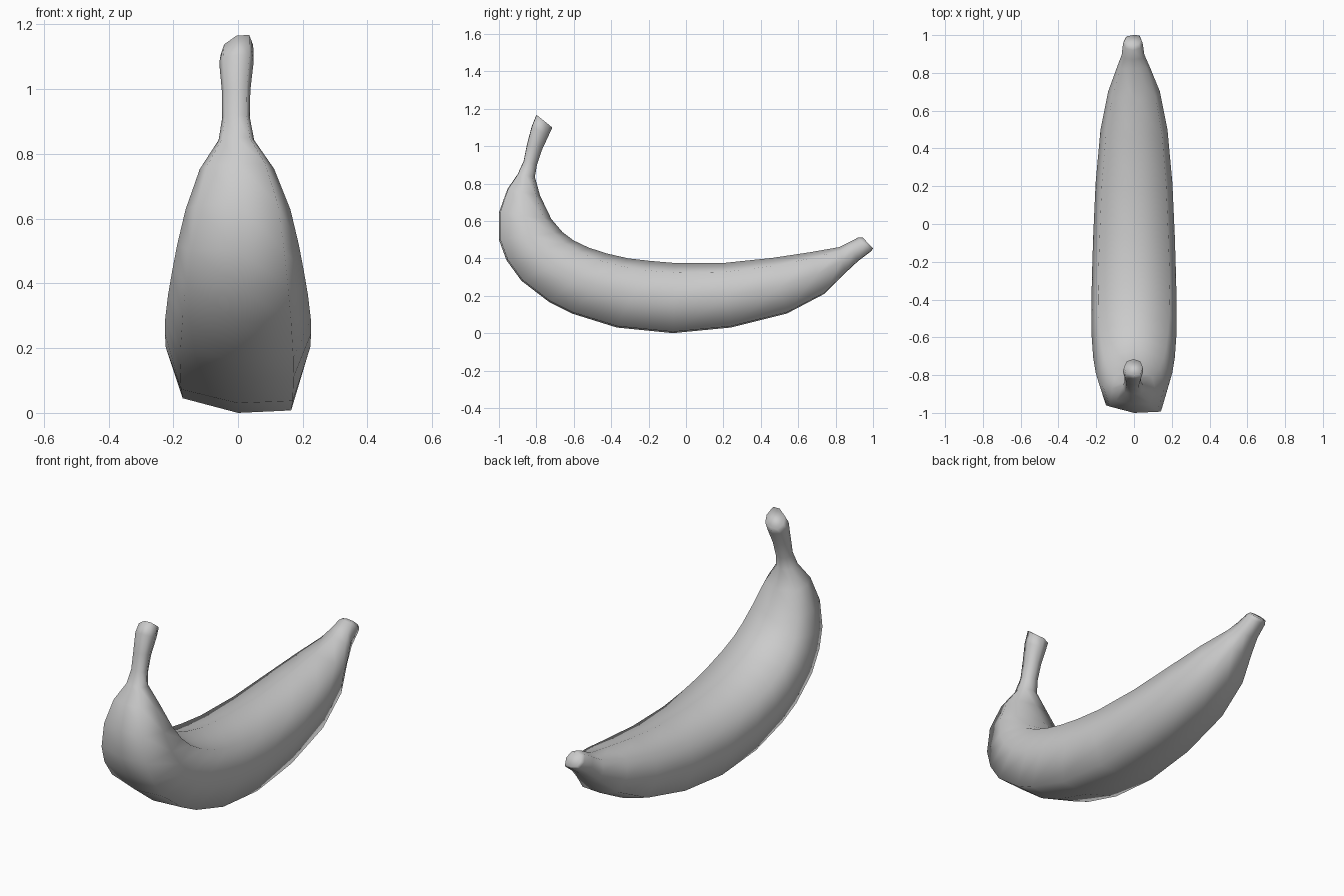
import bpy, bmesh
from mathutils import Vector

# Stations along the fruit: outer (y, z), inner (y, z), half width, x shift
stations = [
    (-0.80, 1.168, -0.715, 1.10, 0.050, -0.003),
    (-0.825, 1.105, -0.735, 1.055, 0.053, -0.005),
    (-0.85, 1.01, -0.77, 0.98, 0.044, -0.006),
    (-0.868, 0.92, -0.797, 0.90, 0.043, -0.006),
    (-0.90, 0.85, -0.808, 0.835, 0.055, -0.005),
    (-0.955, 0.77, -0.78, 0.735, 0.115, -0.003),
    (-1.00, 0.645, -0.72, 0.61, 0.162, 0),
    (-1.00, 0.50, -0.66, 0.54, 0.188, 0),
    (-0.96, 0.39, -0.60, 0.495, 0.203, 0),
    (-0.88, 0.28, -0.52, 0.457, 0.216, 0),
    (-0.73, 0.165, -0.42, 0.425, 0.225, 0),
    (-0.61, 0.105, -0.31, 0.40, 0.226, 0),
    (-0.37, 0.03, -0.20, 0.387, 0.223, 0),
    (-0.07, 0.00, -0.06, 0.375, 0.216, 0),
    (0.24, 0.03, 0.20, 0.375, 0.203, 0),
    (0.54, 0.105, 0.46, 0.402, 0.177, 0),
    (0.74, 0.21, 0.66, 0.432, 0.137, 0),
    (0.85, 0.32, 0.82, 0.46, 0.085, -0.003),
    (0.92, 0.385, 0.87, 0.485, 0.060, -0.005),
    (0.99, 0.438, 0.92, 0.511, 0.052, -0.006),
    (1.00, 0.453, 0.945, 0.511, 0.043, -0.005),
]
# Eight-sided cross-section: fraction of half width, fraction outer to inner
section = [(0, 0), (0.76, 0.02), (1, 0.48), (0.84, 0.86),
           (0, 1), (-0.84, 0.86), (-1, 0.48), (-0.79, 0.12)]

# Loft the rings
bm = bmesh.new()
rings = []
for oy, oz, iy, iz, w, shift in stations:
    outer, inner = Vector((shift, oy, oz)), Vector((shift, iy, iz))
    ends = w < 0.058  # rounder section on the stem and tip
    rings.append([bm.verts.new(outer.lerp(inner, t) +
                               Vector((u * w * (0.85 if ends and abs(u) == 0.84 else 1), 0, 0)))
                  for u, t in section])
n = len(section)
for a, b in zip(rings, rings[1:]):
    for i in range(n):
        j = (i + 1) % n
        bm.faces.new((a[i], a[j], b[j], b[i])).smooth = True

# Stem is cut at a slant, lower on the left
for v in rings[0]:
    v.co.z += min(0, v.co.x) * 0.5

# Cut ends of the stem and tip
for ring in (rings[0], rings[-1]):
    bm.faces.new(ring).smooth = True
bmesh.ops.recalc_face_normals(bm, faces=bm.faces)

mesh = bpy.data.meshes.new("banana")
bm.to_mesh(mesh)
bm.free()
bpy.context.collection.objects.link(bpy.data.objects.new("banana", mesh))
